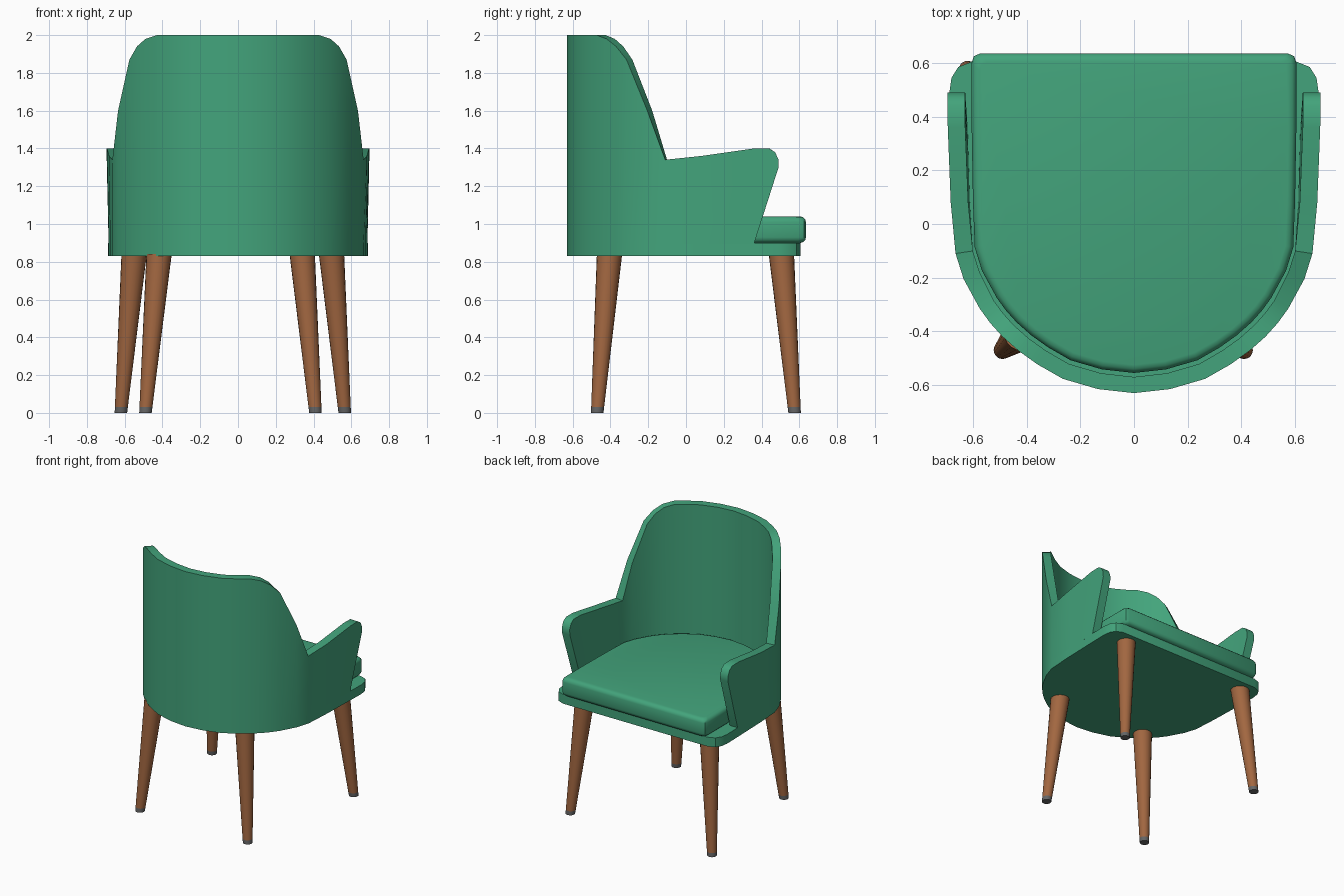
import bpy, bmesh, math
from mathutils import Vector

if "Cube" in bpy.data.objects:
    bpy.data.objects.remove(bpy.data.objects["Cube"])


def material(name, rgb):
    m = bpy.data.materials.new(name)
    m.diffuse_color = (*rgb, 1)
    m.use_nodes = True
    m.node_tree.nodes["Principled BSDF"].inputs["Base Color"].default_value = m.diffuse_color
    return m


GREEN = material("green fabric", (0.056, 0.371, 0.200))
WOOD = material("brown wood", (0.36, 0.135, 0.052))
GREY = material("grey foot", (0.13, 0.13, 0.13))


def finish(bm, name, mat, angle=35):
    bmesh.ops.remove_doubles(bm, verts=bm.verts, dist=1e-4)
    bmesh.ops.recalc_face_normals(bm, faces=bm.faces)
    me = bpy.data.meshes.new(name)
    bm.to_mesh(me)
    bm.free()
    ob = bpy.data.objects.new(name, me)
    bpy.context.collection.objects.link(ob)
    me.materials.append(mat)
    bpy.ops.object.select_all(action='DESELECT')
    bpy.context.view_layer.objects.active = ob
    ob.select_set(True)
    bpy.ops.object.shade_smooth_by_angle(angle=math.radians(angle))
    return ob


def loft(bm, rings):
    # closed rings of points joined and capped
    vs = [[bm.verts.new(p) for p in r] for r in rings]
    n = len(vs[0])
    for a, b in zip(vs, vs[1:]):
        for i in range(n):
            j = (i + 1) % n
            bm.faces.new((a[i], a[j], b[j], b[i]))
    bm.faces.new(vs[0])
    bm.faces.new(vs[-1])


def mirror(half):
    # half outline from x = 0 outward -> full open path, left to right
    return [(-p[0],) + tuple(p[1:]) for p in half[:0:-1]] + list(half)


# shell columns: x, y at the bottom, then outward lean, forward lean, top z
back = [(0, -.63, 0, 0, 2), (.135, -.615, 0, 0, 2), (.265, -.577, 0, 0, 2),
        (.36, -.523, 0, 0, 2), (.43, -.473, 0, 0, 2), (.49, -.42, 0, 0, 1.98),
        (.535, -.37, 0, 0, 1.94), (.575, -.315, 0, 0, 1.87),
        (.635, -.205, 0, 0, 1.6), (.665, -.11, 0, 0, 1.34)]
arm = [(.677, .08, .006, 0, 1.36), (.682, .25, .012, .11, 1.4),
       (.684, .31, .011, .13, 1.4), (.685, .36, .01, .112, 1.38),
       (.685, .36, .01, .13, 1.34), (.685, .36, .009, .13, 1.3)]


def inward(path, i, d):
    # offset a path point towards the inside of the chair
    a, b = path[max(i - 1, 0)], path[min(i + 1, len(path) - 1)]
    t = Vector((b[0] - a[0], b[1] - a[1]))
    if t.length < 1e-6:
        t = Vector((0, 1 if path[i][0] > 0 else -1))
    t.normalize()
    return path[i][0] - t.y * d, path[i][1] + t.x * d


# wrap-around back and arms
path = mirror(back + arm)
sections = []
for i, (x, y, lean, fwd, z) in enumerate(path):
    s = 1 if x > 0 else -1
    if abs(y - .36) < 1e-6:
        ix, iy = x - s * .065, y
    else:
        ix, iy = inward(path, i, .065 if y > -.3 else .06)
    sections.append([(x, y, .895), (x + s * lean, y + fwd, z),
                     (ix + s * lean, iy + fwd, z), (ix, iy, .895)])
bm = bmesh.new()
vs = [[bm.verts.new(p) for p in s] for s in sections]
for a, b in zip(vs, vs[1:]):
    for k in range(4):
        bm.faces.new((a[k], a[(k + 1) % 4], b[(k + 1) % 4], b[k]))
bm.faces.new(vs[0])
bm.faces.new(vs[-1])
finish(bm, "back_and_arms", GREEN)

# seat base flush with the shell
front = [(.677, .08), (.685, .36), (.688, .49), (.68, .545), (.655, .585), (.605, .605)]
base = mirror([p[:2] for p in back] + front)
bm = bmesh.new()
loft(bm, [[(x, y, z) for x, y in base] for z in (.83, .9)])
finish(bm, "seat_base", GREEN)

# cushion with rounded rim
outline = [p[:2] for p in mirror(back)]
half = [inward(outline, i, .075) for i in range(len(back) - 1, len(outline))]
half[0] = (0, -.555)
half += [(.6, .08), (.605, .36), (.605, .6), (.597, .625), (.575, .635)]
pad = mirror(half)
r = .03
rings = []
for z0, a0, a1 in ((.9 + r, -90, 0), (1.04 - r, 0, 90)):
    for k in range(4):
        a = math.radians(a0 + (a1 - a0) * k / 3)
        d = r * (1 - math.cos(a))
        rings.append([(x * (1 - d / .605), .04 + (y - .04) * (1 - d / .595),
                       z0 + r * math.sin(a)) for x, y in pad])
bm = bmesh.new()
loft(bm, rings)
finish(bm, "seat_cushion", GREEN)

# splayed tapered legs with small feet: foot xy, top xy
legs = {"back_leg_left": ((-.49, -.47), (-.418, -.405)),
        "back_leg_right": ((.41, -.47), (.34, -.405)),
        "front_leg_left": ((-.62, .575), (-.55, .505)),
        "front_leg_right": ((.565, .575), (.495, .505))}
H = .84


def tapered(name, foot, top, z0, z1, mat):
    rings = []
    for z in (z0, z1):
        t = z / H
        rad = .033 + .034 * t
        cx, cy = (f + (g - f) * t for f, g in zip(foot, top))
        rings.append([(cx + rad * math.cos(math.tau * k / 20),
                       cy + rad * math.sin(math.tau * k / 20), z) for k in range(20)])
    bm = bmesh.new()
    loft(bm, rings)
    finish(bm, name, mat)


for name, (foot, top) in legs.items():
    tapered(name, foot, top, .03, H, WOOD)
    tapered(name.replace("leg", "foot"), foot, top, 0, .03, GREY)
